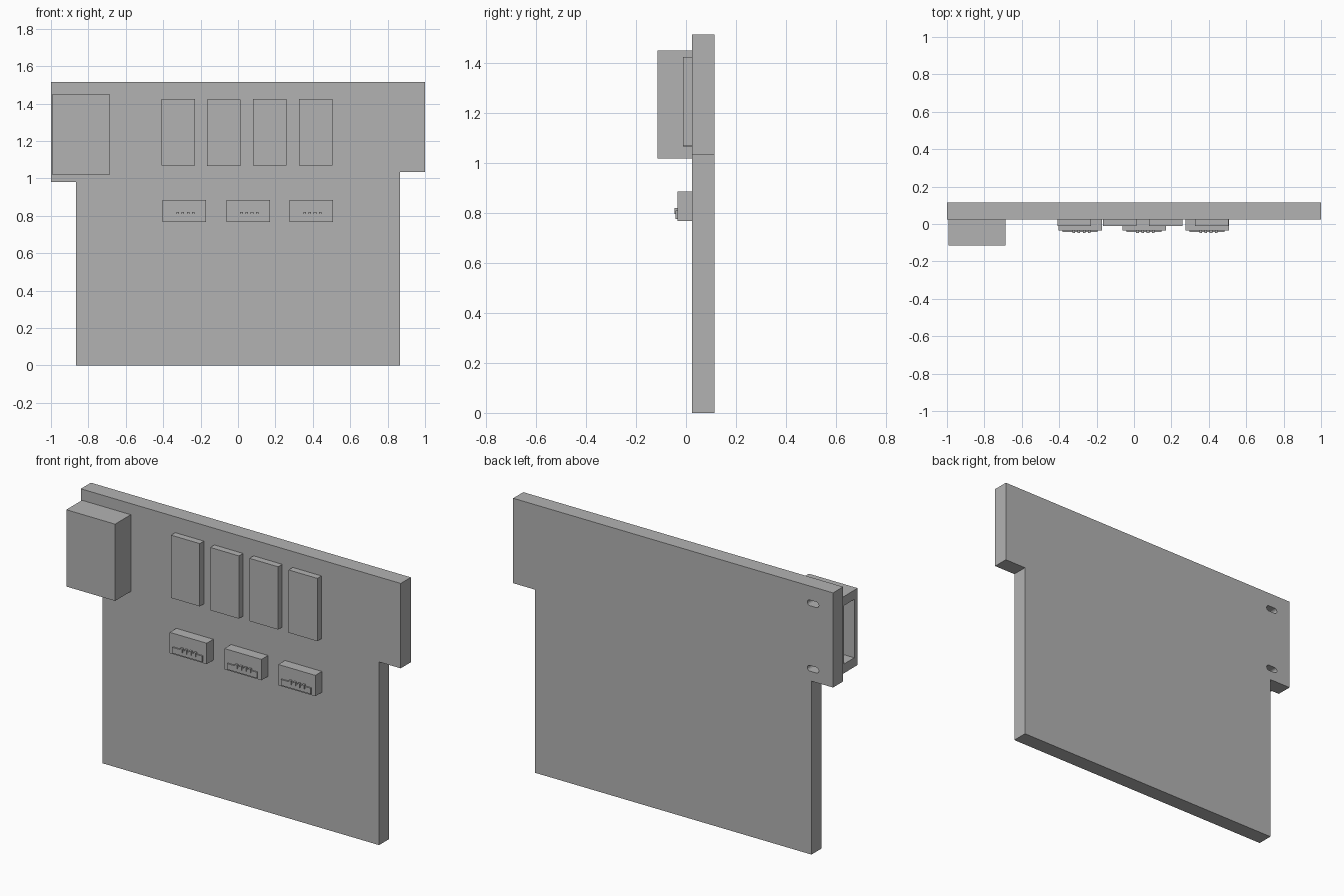
import bpy
import bmesh
from math import pi, cos, sin

cube = bpy.data.objects.get("Cube")
if cube:
    bpy.data.objects.remove(cube, do_unlink=True)

GREY = (0.45, 0.45, 0.45, 1)
grey = bpy.data.materials.new("plain grey")
grey.use_nodes = True
grey.diffuse_color = GREY
grey.node_tree.nodes["Principled BSDF"].inputs["Base Color"].default_value = GREY


def prism(name, outline, y0, y1):
    """Extrude an x-z outline from y0 to y1."""
    bm = bmesh.new()
    face = bm.faces.new([bm.verts.new((x, y0, z)) for x, z in outline])
    ext = bmesh.ops.extrude_face_region(bm, geom=[face])["geom"]
    for v in ext:
        if isinstance(v, bmesh.types.BMVert):
            v.co.y = y1
    bmesh.ops.recalc_face_normals(bm, faces=bm.faces)
    mesh = bpy.data.meshes.new(name)
    bm.to_mesh(mesh)
    bm.free()
    mesh.materials.append(grey)
    ob = bpy.data.objects.new(name, mesh)
    bpy.context.collection.objects.link(ob)
    return ob


def block(name, x0, x1, y0, y1, z0, z1):
    return prism(name, [(x0, z0), (x1, z0), (x1, z1), (x0, z1)], y0, y1)


def cut(ob, cutter):
    """Subtract the cutter, bake the result and drop the cutter."""
    cutter.hide_render = True
    mod = ob.modifiers.new("cut", 'BOOLEAN')
    mod.operation = 'DIFFERENCE'
    mod.solver = 'EXACT'
    mod.object = cutter
    graph = bpy.context.evaluated_depsgraph_get()
    baked = bpy.data.meshes.new_from_object(ob.evaluated_get(graph))
    ob.modifiers.clear()
    ob.data = baked
    bpy.data.objects.remove(cutter, do_unlink=True)


def slot_outline(cx, cz, half, r, steps=8):
    """Rounded horizontal slot."""
    points = []
    for side in (1, -1):
        for i in range(steps + 1):
            a = -pi / 2 + pi * i / steps
            points.append((cx + side * (half + r * cos(a)), cz + side * r * sin(a)))
    return points


FACE = 0.025  # front surface of the board

# Main board with uneven shoulder steps
board = prism("board", [(-0.865, 0), (0.865, 0), (0.865, 1.035), (1, 1.035),
                        (1, 1.515), (-1, 1.515), (-1, 0.98), (-0.865, 0.98)], FACE, 0.115)
for z in (1.05, 1.42):
    cut(board, prism("slot_cutter", slot_outline(-0.875, z, 0.02, 0.016), -0.02 + FACE, 0.15))

# Side socket, open toward the board's edge
socket = block("side_socket", -0.993, -0.688, -0.115, FACE, 1.018, 1.452)
cut(socket, block("socket_cutter", -1.1, -0.74, -0.085, 0.008, 1.07, 1.40))

# Row of tall modules
for i, (x, z) in enumerate([(-0.41, 1.07), (-0.165, 1.066), (0.08, 1.07), (0.325, 1.07)]):
    block(f"module_{i + 1}", x, x + 0.179, -0.012, FACE, z, z + 0.355)

# Row of connectors, each with a raised bar and four pins
for i, x in enumerate([-0.403, -0.061, 0.276]):
    n = i + 1
    block(f"connector_{n}", x, x + 0.231, -0.034, FACE, 0.768, 0.886)
    block(f"connector_bar_{n}", x + 0.021, x + 0.208, -0.042, -0.034, 0.777, 0.81)
    for p in range(4):
        px = x + 0.073 + p * 0.028
        block(f"connector_pin_{n}_{p + 1}", px, px + 0.014, -0.047, -0.034, 0.797, 0.82)
